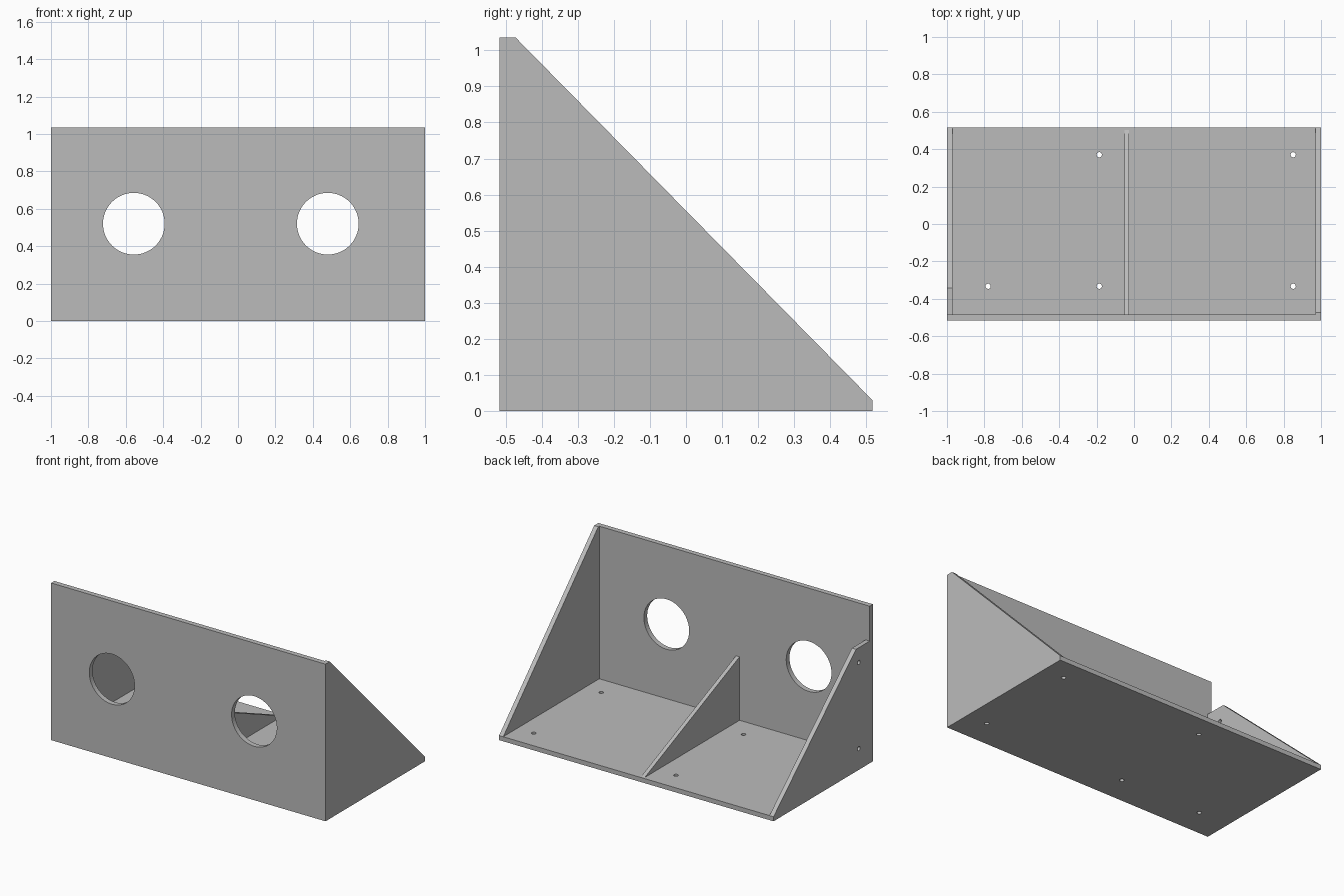
import bpy
import bmesh
from mathutils import Matrix, Vector

cube = bpy.data.objects.get("Cube")
if cube:
    bpy.data.objects.remove(cube, do_unlink=True)

# Single grey material
grey = bpy.data.materials.new("plain_grey")
grey.use_nodes = True
COLOUR = (0.5, 0.5, 0.5, 1)
grey.diffuse_color = COLOUR
grey.node_tree.nodes["Principled BSDF"].inputs["Base Color"].default_value = COLOUR

# Overall sizes
FRONT, INNER, BACK = -0.517, -0.483, 0.517
HEIGHT, THICK = 1.035, 0.03


def link(name, bm):
    bmesh.ops.recalc_face_normals(bm, faces=bm.faces)
    mesh = bpy.data.meshes.new(name)
    bm.to_mesh(mesh)
    bm.free()
    obj = bpy.data.objects.new(name, mesh)
    bpy.context.collection.objects.link(obj)
    return obj


def sheet(name, x0, x1, profile):
    """Extrude a (y, z) profile from x0 to x1."""
    bm = bmesh.new()
    face = bm.faces.new([bm.verts.new((x0, y, z)) for y, z in profile])
    new = bmesh.ops.extrude_face_region(bm, geom=[face])["geom"]
    verts = [v for v in new if isinstance(v, bmesh.types.BMVert)]
    bmesh.ops.translate(bm, verts=verts, vec=(x1 - x0, 0, 0))
    obj = link(name, bm)
    obj.data.materials.append(grey)
    return obj


def rect(y0, y1, z0, z1):
    return [(y0, z0), (y1, z0), (y1, z1), (y0, z1)]


def drill(obj, axis, radius, centres, sides):
    """Cut round holes along an axis through a panel."""
    bm = bmesh.new()
    turn = Vector((0, 0, 1)).rotation_difference(Vector(axis)).to_matrix().to_4x4()
    for c in centres:
        bmesh.ops.create_cone(bm, cap_ends=True, segments=sides, radius1=radius,
                              radius2=radius, depth=0.2,
                              matrix=Matrix.Translation(c) @ turn)
    cutter = link("hole_cutter", bm)
    cutter.hide_render = True
    mod = obj.modifiers.new("holes", "BOOLEAN")
    mod.operation = "DIFFERENCE"
    mod.solver = "EXACT"
    mod.object = cutter
    bpy.context.view_layer.objects.active = obj
    bpy.ops.object.modifier_apply(modifier=mod.name)
    bpy.data.objects.remove(cutter, do_unlink=True)


# Front panel with two large round openings
front = sheet("front_panel", -1, 1, rect(FRONT, INNER, 0, HEIGHT))
drill(front, (0, 1, 0), 0.165, [(x, FRONT, 0.52) for x in (-0.557, 0.48)], 64)

# Floor panel with screw holes
floor = sheet("floor_panel", -1, 1, rect(INNER, BACK, 0, THICK))
spots = [(-0.78, -0.333)] + [(x, y) for x in (-0.186, 0.851) for y in (-0.333, 0.37)]
drill(floor, (0, 0, 1), 0.014, [(x, y, 0) for x, y in spots], 24)

# Tall left side panel
sheet("left_side_panel", 1 - THICK, 1,
      [(INNER, THICK), (BACK, THICK), (-0.472, HEIGHT), (INNER, HEIGHT)])

# Lower right side panel with a flat top and two screw holes
right = sheet("right_side_panel", -1, THICK - 1,
              [(INNER, THICK), (BACK, THICK), (-0.341, 0.805), (INNER, 0.805)])
drill(right, (1, 0, 0), 0.014, [(-1, -0.371, z) for z in (0.14, 0.707)], 24)

# Low middle divider
sheet("middle_divider", -0.052, -0.026,
      [(INNER, THICK), (0.503, THICK), (INNER, 0.448)])
